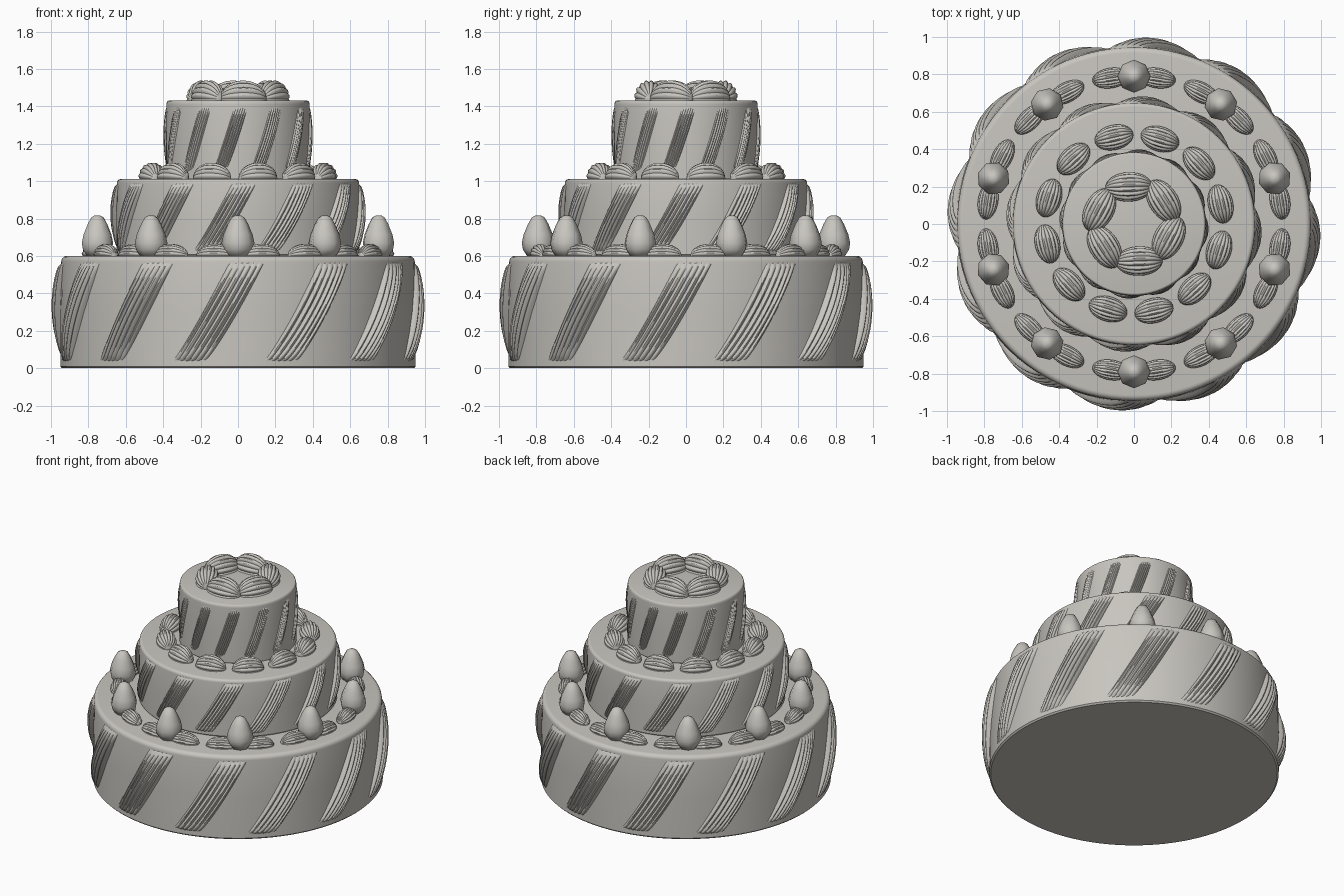
import bpy
import bmesh
from math import sin, cos, pi, radians, sqrt

cube = bpy.data.objects.get("Cube")
if cube:
    bpy.data.objects.remove(cube)

# One icing colour
icing = bpy.data.materials.new("warm grey icing")
icing.use_nodes = True
colour = (0.58, 0.56, 0.52, 1)
icing.diffuse_color = colour
icing.node_tree.nodes["Principled BSDF"].inputs["Base Color"].default_value = colour
icing.node_tree.nodes["Principled BSDF"].inputs["Roughness"].default_value = 0.7


def finish(name, bm, angle=35):
    bmesh.ops.recalc_face_normals(bm, faces=bm.faces)
    mesh = bpy.data.meshes.new(name)
    bm.to_mesh(mesh)
    bm.free()
    mesh.materials.append(icing)
    obj = bpy.data.objects.new(name, mesh)
    bpy.context.collection.objects.link(obj)
    bpy.ops.object.select_all(action='DESELECT')
    obj.select_set(True)
    bpy.context.view_layer.objects.active = obj
    bpy.ops.object.shade_smooth_by_angle(angle=radians(angle))
    return obj


def skin(bm, rows, closed=False):
    """Bridge rows of vertices with quads."""
    n = len(rows[0])
    for a, b in zip(rows, rows[1:]):
        for i in range(n if closed else n - 1):
            j = (i + 1) % n
            bm.faces.new((a[i], a[j], b[j], b[i]))


def lathe(bm, profile, sides):
    rows = [[bm.verts.new((r * cos(2 * pi * i / sides), r * sin(2 * pi * i / sides), z))
             for i in range(sides)] for r, z in profile]
    skin(bm, rows, True)
    bm.faces.new(rows[0])
    bm.faces.new(rows[-1])


def tier(name, scale, z0):
    # Drum with a softly rounded top edge
    bm = bmesh.new()
    edge = [(0.915 + 0.03 * cos(t * pi / 10), 0.57 + 0.03 * sin(t * pi / 10)) for t in range(6)]
    lathe(bm, [(0.94, 0), (0.95, 0.01), (0.95, 0.3)] + edge, 96)
    drum = finish(name + "_tier", bm)

    # Slanted combed swags: scalloped ridges on a bulging band
    bm = bmesh.new()
    ridges, steps, length = 6, 6, 24
    for k in range(12):
        rows = []
        for j in range(length + 1):
            v = j / length
            swell = sqrt(max(0, sin(pi * v)))
            row = []
            for i in range(ridges * steps + 1):
                u = i / (ridges * steps)
                scallop = abs(sin(pi * ridges * u))
                r = 0.942 + swell * (0.04 * sqrt(max(0, sin(pi * u))) + 0.018 * scallop)
                a = -pi / 2 + k * pi / 6 - 0.39 + 0.34 * v ** 0.85 + 0.2 * u
                z = 0.03 + 0.535 * v
                row.append(bm.verts.new((r * cos(a), r * sin(a), z)))
            rows.append(row)
        skin(bm, rows)
    swags = finish(name + "_swags", bm)
    for obj in (drum, swags):
        obj.scale = (scale,) * 3
        obj.location.z = z0


tier("bottom", 1, 0)
tier("middle", 0.685, 0.6)
tier("top", 0.405, 1.01)
bpy.data.objects["top_tier"].scale.z = 0.7
bpy.data.objects["top_swags"].scale.z = 0.7
bpy.data.objects["top_swags"].scale.x = bpy.data.objects["top_swags"].scale.y = 0.4

# Piped shell: unit ellipsoid, long axis x, fluted lengthwise
bm = bmesh.new()
lobes, around, along = 16, 96, 16
rows = []
for j in range(1, along):
    t = pi * j / along
    rows.append([bm.verts.new((-cos(t),
                               sin(t) * cos(2 * pi * i / around) * (0.88 + 0.12 * abs(sin(pi * lobes * i / around))),
                               sin(t) * sin(2 * pi * i / around) * (0.88 + 0.12 * abs(sin(pi * lobes * i / around)))))
                 for i in range(around)])
skin(bm, rows, True)
for row, x in ((rows[0], -1), (rows[-1], 1)):
    tip = bm.verts.new((x, 0, 0))
    for i in range(around):
        bm.faces.new((row[i], row[(i + 1) % around], tip))
shell = finish("shell", bm, 30)

# Berry with a rounded point
bm = bmesh.new()
lathe(bm, [(0.06, 0), (0.082, 0.035), (0.088, 0.07), (0.078, 0.115),
           (0.055, 0.17), (0.035, 0.205), (0.015, 0.217)], 8)
berry = finish("berry", bm, 60)


def ring(source, name, angles, radius, z, size=(1, 1, 1), twist=0):
    for i, deg in enumerate(angles):
        a = radians(deg)
        obj = bpy.data.objects.new(f"{name}_{i + 1}", source.data)
        bpy.context.collection.objects.link(obj)
        obj.location = (radius * cos(a), radius * sin(a), z)
        obj.rotation_euler.z = a + pi / 2 + radians(twist)
        obj.scale = size


berries = [90 + 36 * i for i in range(10)]
ring(berry, "berry", berries, 0.79, 0.6)
ring(shell, "bottom_shell", [b + s for b in berries for s in (-9, 9)], 0.79, 0.603, (0.1, 0.055, 0.062))
ring(shell, "middle_shell", [13 + 30 * i for i in range(12)], 0.475, 1.015, (0.105, 0.068, 0.085))
ring(shell, "top_shell", [38 + 60 * i for i in range(6)], 0.2, 1.44, (0.125, 0.08, 0.1), -6)
for source in (shell, berry):
    bpy.data.objects.remove(source)
